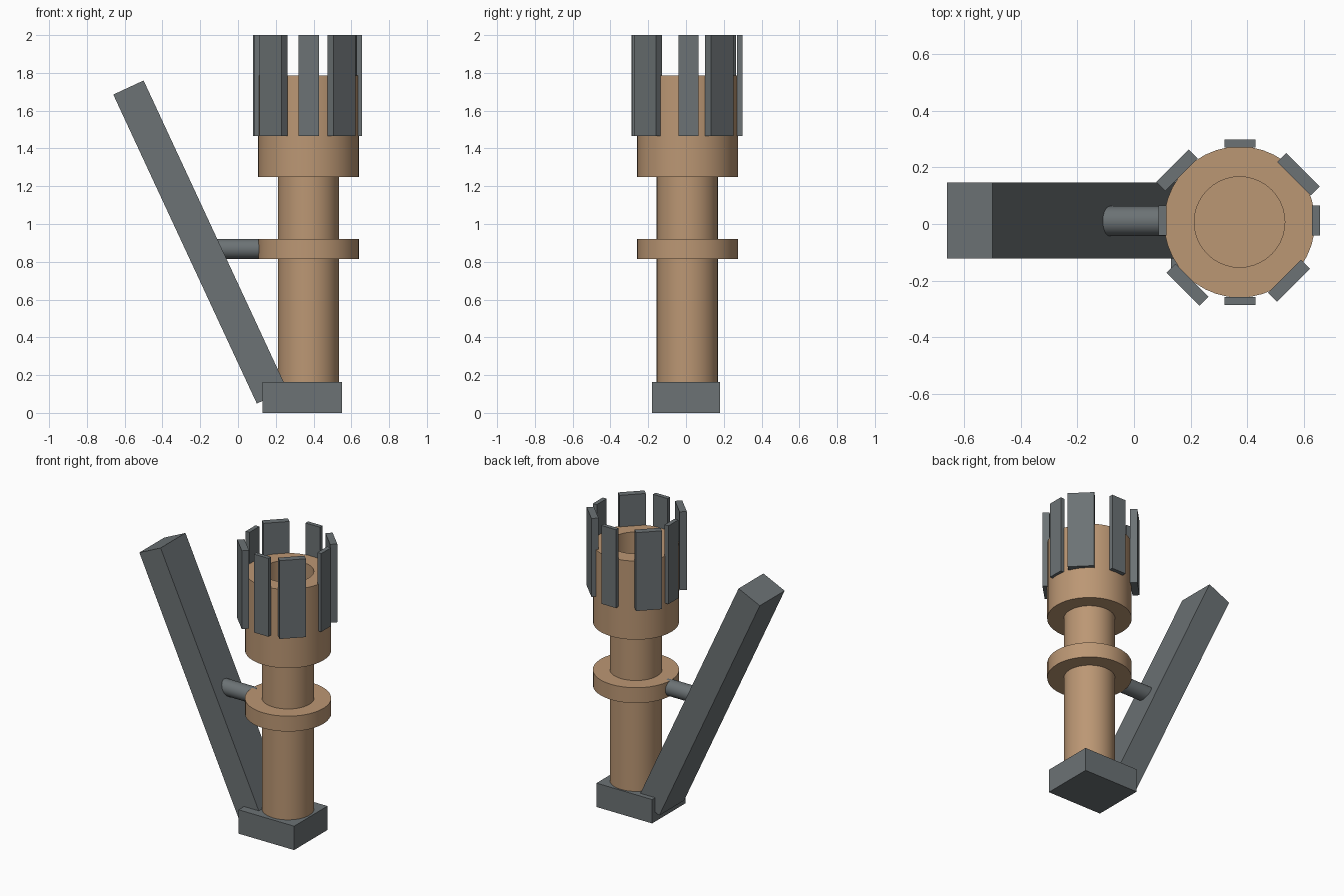
import bpy, math
from mathutils import Vector

if "Cube" in bpy.data.objects:
    bpy.data.objects.remove(bpy.data.objects["Cube"])


def material(name, rgb):
    m = bpy.data.materials.new(name)
    m.diffuse_color = (*rgb, 1)
    m.use_nodes = True
    m.node_tree.nodes["Principled BSDF"].inputs["Base Color"].default_value = m.diffuse_color
    return m


TAN = material("tan_brown", (0.50, 0.31, 0.175))
GREY = material("slate_grey", (0.15, 0.17, 0.178))
CX, CY = 0.373, 0.007      # axis of the column


def mesh_object(name, verts, faces, mat):
    me = bpy.data.meshes.new(name)
    me.from_pydata(verts, [], faces)
    me.materials.append(mat)
    ob = bpy.data.objects.new(name, me)
    bpy.context.collection.objects.link(ob)
    return ob


def smooth(ob):
    bpy.ops.object.select_all(action='DESELECT')
    ob.select_set(True)
    bpy.context.view_layer.objects.active = ob
    bpy.ops.object.shade_smooth_by_angle(angle=math.radians(35))


def box(name, center, size, mat, rot=(0, 0, 0)):
    bpy.ops.mesh.primitive_cube_add(size=1, location=center, rotation=rot)
    ob = bpy.context.object
    ob.name = name
    ob.scale = size
    ob.data.materials.append(mat)
    return ob


def cylinder(name, center, radius, length, mat, rot=(0, 0, 0)):
    bpy.ops.mesh.primitive_cylinder_add(vertices=40, radius=radius, depth=length,
                                        location=center, rotation=rot)
    ob = bpy.context.object
    ob.name = name
    ob.data.materials.append(mat)
    smooth(ob)
    return ob


def tube(name, outer, inner, z0, z1, mat, n=40):
    """Ring-shaped solid around the column axis."""
    verts, faces = [], []
    for r, z in ((outer, z0), (outer, z1), (inner, z1), (inner, z0)):
        for i in range(n):
            a = math.tau * i / n
            verts.append((CX + r * math.cos(a), CY + r * math.sin(a), z))
    for k in range(4):
        for i in range(n):
            j, m = (i + 1) % n, (k + 1) % 4
            faces.append((k * n + i, k * n + j, m * n + j, m * n + i))
    smooth(mesh_object(name, verts, faces, mat))


# Foot block
box("base", (0.34, 0.0, 0.0815), (0.42, 0.36, 0.163), GREY)

# Column with collar and hollow head
cylinder("column", (CX, CY, 0.705), 0.162, 1.09, TAN)
tube("collar", 0.267, 0.16, 0.815, 0.92, TAN)
tube("head", 0.267, 0.16, 1.248, 1.785, TAN)

# Slanted handle
top, low = Vector((-0.58, 0.0125, 1.7225)), Vector((0.18, 0.0125, 0.0865))
d = low - top
box("handle", (top + low) / 2, (0.177, 0.268, d.length), GREY,
    (0, math.atan2(d.x, d.z) + math.pi, 0))

# Pin joining handle and collar
cylinder("pin", (-0.01, 0.01, 0.868), 0.053, 0.29, GREY, (0, math.pi / 2, 0))

# Crown of plates: x, y, width, thickness, facing angle
PLATES = [
    (0.375, 0.285, 0.11, 0.028, 90), (0.375, -0.272, 0.11, 0.028, -90),
    (0.643, 0.012, 0.106, 0.029, 0), (0.101, 0.012, 0.106, 0.029, 180),
    (0.152, 0.190, 0.163, 0.045, 135), (0.582, 0.176, 0.168, 0.045, 45),
    (0.548, -0.200, 0.165, 0.045, -45), (0.189, -0.215, 0.165, 0.045, -135),
]
for i, (x, y, w, t, ang) in enumerate(PLATES):
    box(f"crown_plate_{i + 1}", (x, y, 1.7325), (t, w, 0.535), GREY,
        (0, 0, math.radians(ang)))
